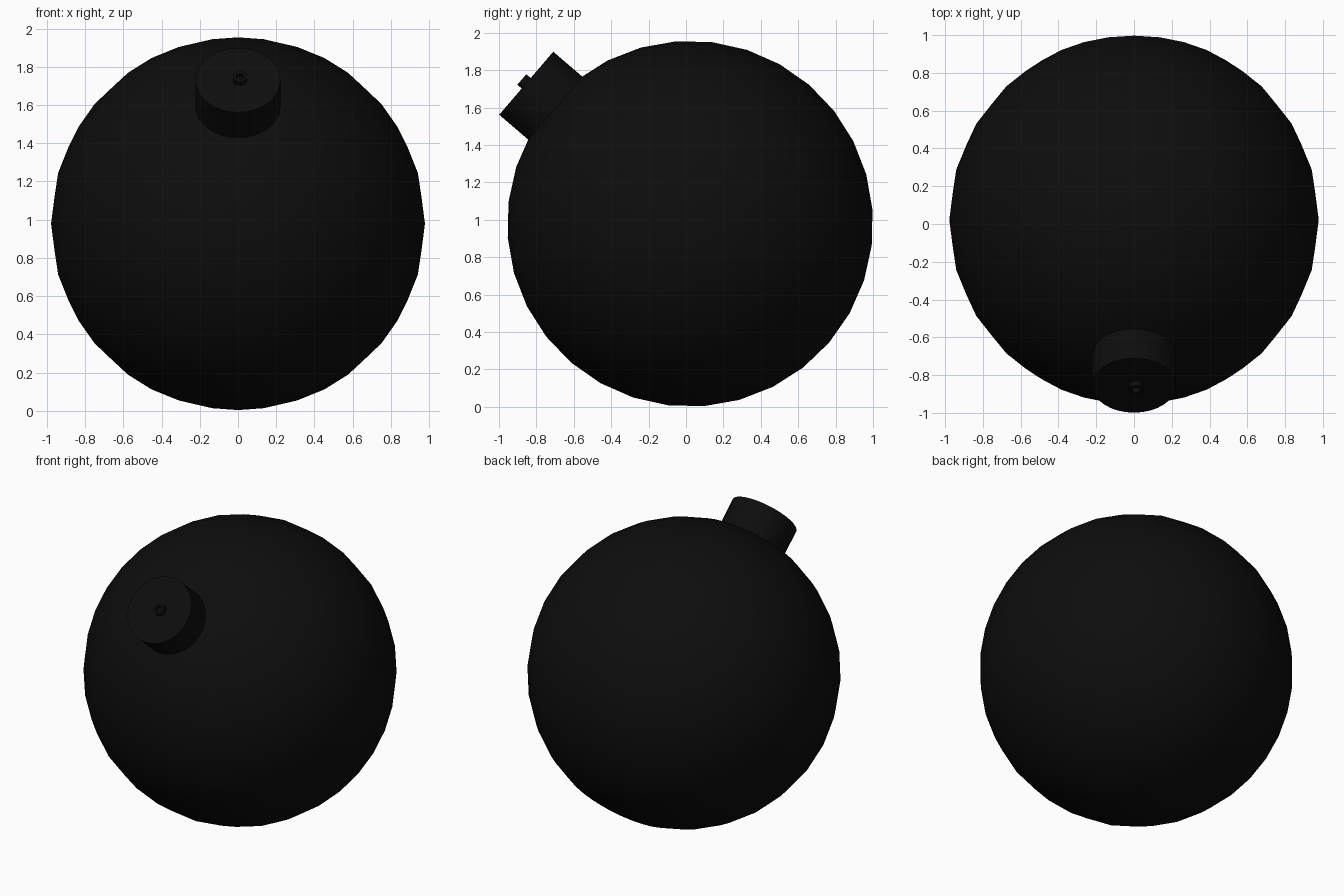
import bpy, bmesh, math
from mathutils import Matrix

if "Cube" in bpy.data.objects:
    bpy.data.objects.remove(bpy.data.objects["Cube"])

CENTRE = (0, 0.022, 0.979)
TILT = Matrix.Translation(CENTRE) @ Matrix.Rotation(math.radians(49.4), 4, 'X')

black = bpy.data.materials.new("matte black")
black.diffuse_color = (0.004, 0.004, 0.004, 1)
black.use_nodes = True
black.node_tree.nodes["Principled BSDF"].inputs["Base Color"].default_value = black.diffuse_color


def finish(bm, name):
    """Turn a bmesh built along local z into a tilted, smooth-shaded part."""
    bmesh.ops.recalc_face_normals(bm, faces=bm.faces)
    bm.transform(TILT)
    mesh = bpy.data.meshes.new(name)
    bm.to_mesh(mesh)
    bm.free()
    mesh.materials.append(black)
    ob = bpy.data.objects.new(name, mesh)
    bpy.context.collection.objects.link(ob)
    bpy.ops.object.select_all(action='DESELECT')
    ob.select_set(True)
    bpy.context.view_layer.objects.active = ob
    bpy.ops.object.shade_smooth_by_angle(angle=math.radians(35))


# Round body, pole pointing along the cap axis
bm = bmesh.new()
bmesh.ops.create_uvsphere(bm, u_segments=32, v_segments=16, radius=0.978)
finish(bm, "body")

# Cylindrical cap
bm = bmesh.new()
bmesh.ops.create_cone(bm, cap_ends=True, segments=32, radius1=0.222, radius2=0.222,
                      depth=0.254, matrix=Matrix.Translation((0, 0, 1.027)))
finish(bm, "cap")

# Small open tube that holds the fuse
bm = bmesh.new()
profile = [(0.037, 1.14), (0.037, 1.185), (0.021, 1.185), (0.021, 1.14)]
rings = []
for r, z in profile:
    rings.append([bm.verts.new((0.01 + r * math.cos(math.tau * i / 24),
                                r * math.sin(math.tau * i / 24), z)) for i in range(24)])
for a, b in zip(rings, rings[1:] + rings[:1]):
    for i in range(24):
        j = (i + 1) % 24
        bm.faces.new((a[i], a[j], b[j], b[i]))
finish(bm, "fuse_tube")
